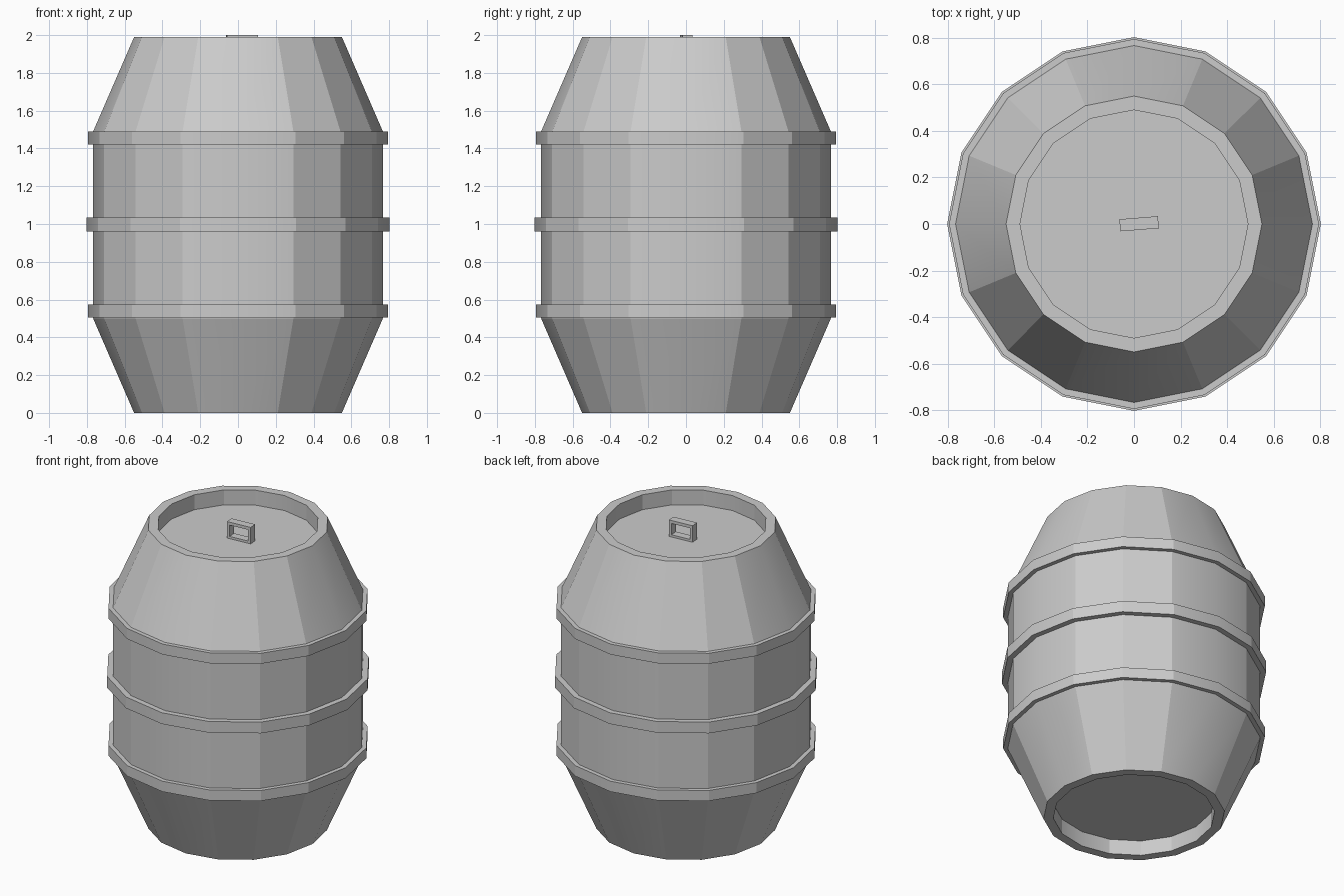
import bpy, bmesh, math
from mathutils import Matrix, Vector

cube = bpy.data.objects.get("Cube")
if cube:
    bpy.data.objects.remove(cube, do_unlink=True)

SIDES = 16

grey = bpy.data.materials.new("plain_grey")
grey.use_nodes = True
grey.diffuse_color = (0.6, 0.6, 0.6, 1)
grey.node_tree.nodes["Principled BSDF"].inputs["Base Color"].default_value = (0.6, 0.6, 0.6, 1)


def finish(name, bm):
    bmesh.ops.recalc_face_normals(bm, faces=bm.faces)
    mesh = bpy.data.meshes.new(name)
    bm.to_mesh(mesh)
    bm.free()
    mesh.materials.append(grey)
    obj = bpy.data.objects.new(name, mesh)
    bpy.context.collection.objects.link(obj)
    return obj


def lathe(name, profile, closed):
    """Spin (radius, z) points into a faceted ring; cap open ends."""
    bm = bmesh.new()
    rings = []
    for r, z in profile:
        rings.append([bm.verts.new((r * math.cos(a), r * math.sin(a), z))
                      for a in (i * math.tau / SIDES for i in range(SIDES))])
    pairs = list(zip(rings, rings[1:]))
    if closed:
        pairs.append((rings[-1], rings[0]))
    else:
        bm.faces.new(rings[0])
        bm.faces.new(rings[-1])
    for lower, upper in pairs:
        for i in range(SIDES):
            j = (i + 1) % SIDES
            bm.faces.new((lower[i], lower[j], upper[j], upper[i]))
    # Only the upright edges on the four axes are soft
    for f in bm.faces:
        f.smooth = True
    for e in bm.edges:
        a, b = (v.co for v in e.verts)
        level = abs(a.z - b.z) < 1e-4
        on_axis = min(abs(a.x), abs(a.y)) < 1e-4 and min(abs(b.x), abs(b.y)) < 1e-4
        e.smooth = on_axis and not level
    return finish(name, bm)


# Barrel body with recessed base and lid
lathe("barrel_body", [
    (0.49, 0.10), (0.49, 0), (0.55, 0), (0.767, 0.5),
    (0.767, 1.49), (0.55, 1.99), (0.49, 1.99), (0.49, 1.89)], False)

# Three hoops around the middle
for label, radius, low, high in (("lower", 0.795, 0.505, 0.575),
                                 ("middle", 0.803, 0.96, 1.035),
                                 ("upper", 0.795, 1.42, 1.49)):
    lathe(label + "_hoop", [(0.755, low), (radius, low),
                            (radius, high), (0.755, high)], True)

# Upright frame handle on the lid
bm = bmesh.new()
outer = [(-0.083, 1.885), (0.083, 1.885), (0.083, 2.0), (-0.083, 2.0)]
inner = [(-0.065, 1.905), (0.065, 1.905), (0.065, 1.98), (-0.065, 1.98)]
loops = [[bm.verts.new((x, y, z)) for x, z in ring]
         for ring, y in ((outer, -0.026), (outer, 0.026), (inner, 0.026), (inner, -0.026))]
for k in range(4):
    a, b = loops[k], loops[(k + 1) % 4]
    for i in range(4):
        j = (i + 1) % 4
        bm.faces.new((a[i], a[j], b[j], b[i]))
handle = finish("lid_handle", bm)
handle.data.transform(Matrix.Translation(Vector((0.022, 0.001, 0)))
                      @ Matrix.Rotation(math.radians(4.5), 4, 'Z'))
